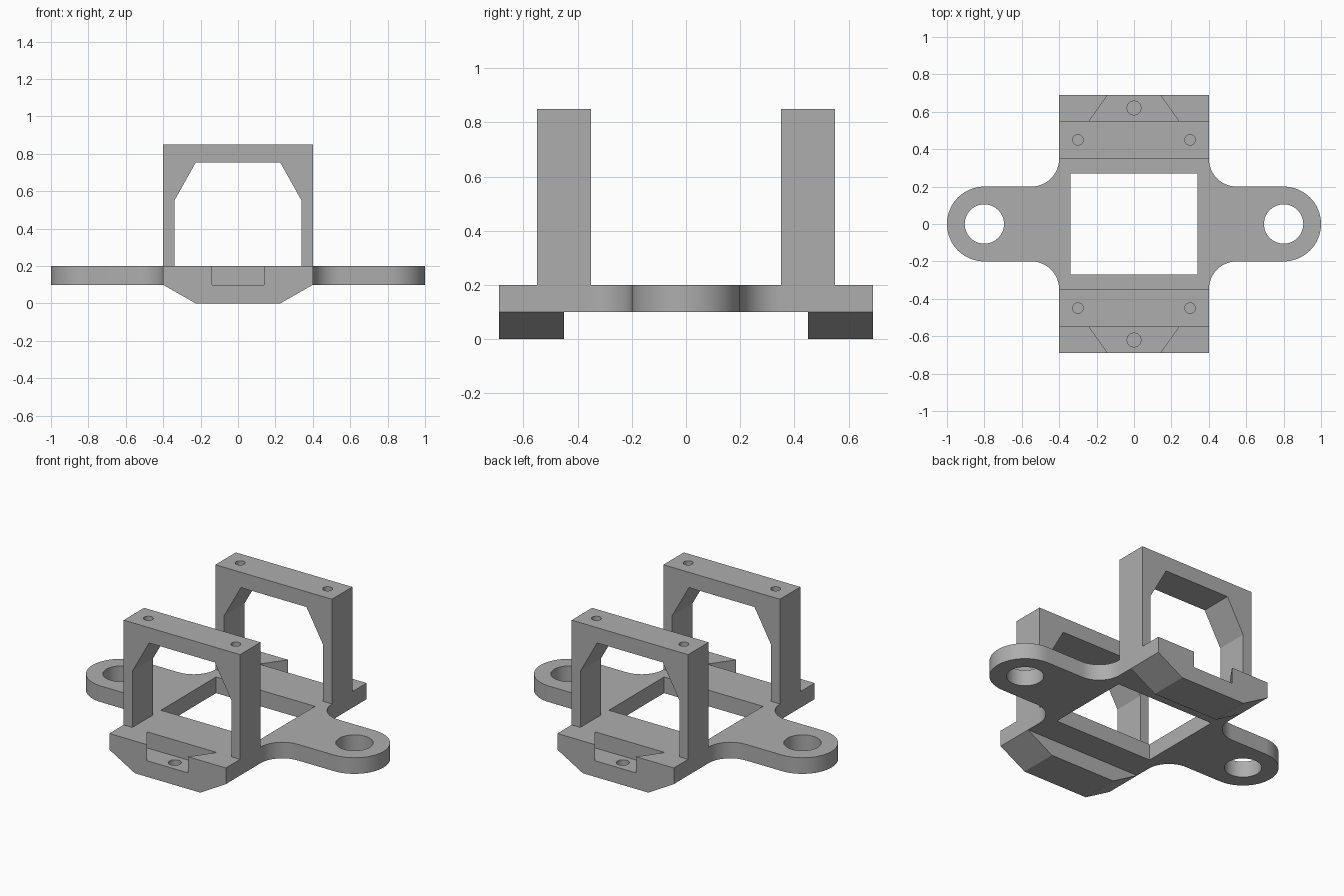
import bpy, bmesh
from math import cos, sin, radians, pi

default = bpy.data.objects.get("Cube")
if default:
    bpy.data.objects.remove(default, do_unlink=True)

grey = bpy.data.materials.new("plain grey")
grey.use_nodes = True
colour = (0.42, 0.42, 0.42, 1)
grey.diffuse_color = colour
grey.node_tree.nodes["Principled BSDF"].inputs["Base Color"].default_value = colour


def prism(name, profile, lo, hi, along="z"):
    """Extrude a closed profile along z (profile is x, y) or y (profile is x, z)."""
    place = (lambda a, b, t: (a, b, t)) if along == "z" else (lambda a, b, t: (a, t, b))
    bm = bmesh.new()
    base = bm.faces.new([bm.verts.new(place(a, b, lo)) for a, b in profile])
    grown = bmesh.ops.extrude_face_region(bm, geom=[base], use_keep_orig=True)["geom"]
    shift = place(0, 0, hi - lo)
    bmesh.ops.translate(bm, vec=shift, verts=[v for v in grown if isinstance(v, bmesh.types.BMVert)])
    bmesh.ops.recalc_face_normals(bm, faces=bm.faces)
    mesh = bpy.data.meshes.new(name)
    bm.to_mesh(mesh)
    bm.free()
    mesh.materials.append(grey)
    obj = bpy.data.objects.new(name, mesh)
    bpy.context.collection.objects.link(obj)
    return obj


def arc(cx, cy, r, start, end, n):
    return [(cx + r * cos(radians(start + (end - start) * i / n)),
             cy + r * sin(radians(start + (end - start) * i / n))) for i in range(n + 1)]


def box(x, y0, y1):
    return [(-x, y0), (x, y0), (x, y1), (-x, y1)]


def mirrored(half):
    """Complete a right-hand half profile with its left-hand copy."""
    return half + [(-a, b) for a, b in reversed(half)]


def combine(target, tool, operation):
    mod = target.modifiers.new("combine", "BOOLEAN")
    mod.operation = operation
    mod.solver = "EXACT"
    mod.object = tool
    bpy.context.view_layer.objects.active = target
    bpy.ops.object.modifier_apply(modifier=mod.name)
    bpy.data.objects.remove(tool, do_unlink=True)


def drill(target, x, y, r, lo, hi, n=32):
    combine(target, prism("drill", arc(x, y, r, 0, 360, n)[:-1], lo, hi), "DIFFERENCE")


# Base plate with rounded ears and filleted inner corners
W, D = 0.4, 0.69
upper = [(W, D)] + arc(0.55, 0.35, 0.15, 180, 270, 12) + arc(0.8, 0, 0.2, 90, 0, 16)
right = upper + [(a, -b) for a, b in reversed(upper[:-1])]
bracket = prism("mounting_bracket", mirrored(right), 0.1, 0.2)

# Upright frames and tapered feet at both ends
frame_outline = mirrored([(W, 0.15), (W, 0.85)])
window = mirrored([(0.34, 0.2), (0.34, 0.55), (0.225, 0.755)])
foot = mirrored([(0.225, 0), (W, 0.1), (W, 0.15)])
for s in (-1, 1):
    y0, y1 = sorted((s * 0.35, s * 0.55))
    frame = prism("upright_frame", frame_outline, y0, y1, "y")
    combine(frame, prism("window", window, y0 - 0.1, y1 + 0.1, "y"), "DIFFERENCE")
    combine(bracket, frame, "UNION")
    y0, y1 = sorted((s * 0.45, s * D))
    combine(bracket, prism("foot", foot, y0, y1, "y"), "UNION")

# Central opening
combine(bracket, prism("opening", box(0.34, -0.27, 0.27), 0, 0.3), "DIFFERENCE")

# Dovetail recesses, screw holes and ear holes
for s in (-1, 1):
    dovetail = mirrored([(0.24, s * 0.55), (0.14, s * D), (0.14, s * 0.8)])
    combine(bracket, prism("dovetail", dovetail, 0.1, 0.2), "DIFFERENCE")
    drill(bracket, 0, s * 0.62, 0.037, 0.03, 0.15)
    drill(bracket, s * 0.8, 0, 0.105, 0, 0.3, 48)
    for x in (-0.3, 0.3):
        drill(bracket, x, s * 0.45, 0.028, 0.72, 0.9)

# Merge flat regions and smooth the curves
bm = bmesh.new()
bm.from_mesh(bracket.data)
bmesh.ops.remove_doubles(bm, verts=bm.verts, dist=0.0001)
bmesh.ops.dissolve_limit(bm, angle_limit=pi / 180, verts=bm.verts, edges=bm.edges)
bm.to_mesh(bracket.data)
bm.free()
bpy.ops.object.select_all(action="DESELECT")
bracket.select_set(True)
bpy.context.view_layer.objects.active = bracket
bpy.ops.object.shade_smooth_by_angle(angle=radians(25))
